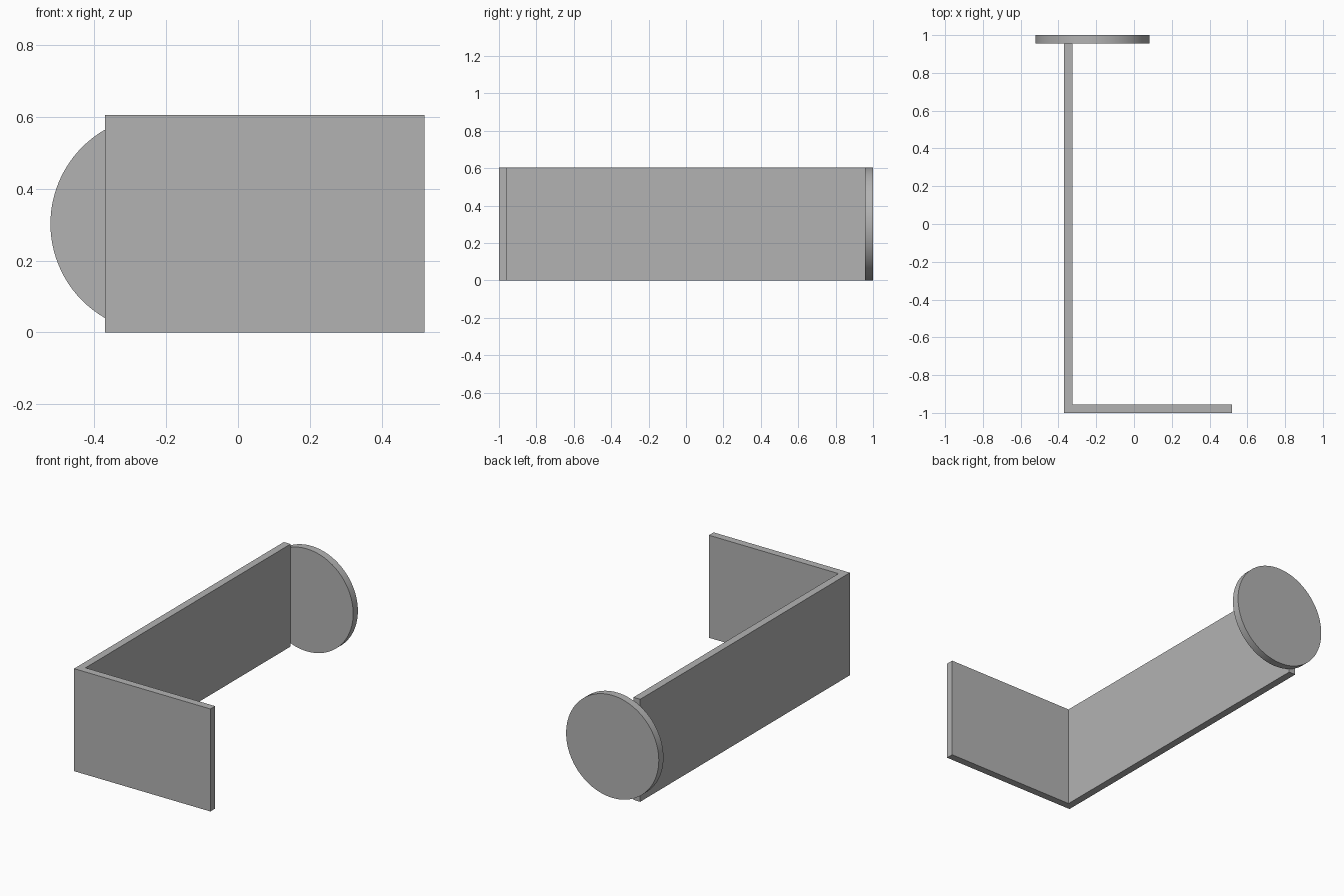
import bpy, bmesh, math

cube = bpy.data.objects.get("Cube")
if cube:
    bpy.data.objects.remove(cube, do_unlink=True)

HEIGHT = 0.605
THICK = 0.044

# Plain grey material
grey = bpy.data.materials.new("plain grey")
grey.use_nodes = True
color = (0.45, 0.45, 0.45, 1)
grey.diffuse_color = color
grey.node_tree.nodes["Principled BSDF"].inputs["Base Color"].default_value = color


def extrude_profile(name, points, height):
    """Raise a flat outline from the ground to the given height."""
    bm = bmesh.new()
    face = bm.faces.new([bm.verts.new((x, y, 0)) for x, y in points])
    raised = bmesh.ops.extrude_face_region(bm, geom=[face])["geom"]
    top = [v for v in raised if isinstance(v, bmesh.types.BMVert)]
    bmesh.ops.translate(bm, verts=top, vec=(0, 0, height))
    bmesh.ops.recalc_face_normals(bm, faces=bm.faces)
    mesh = bpy.data.meshes.new(name)
    bm.to_mesh(mesh)
    bm.free()
    obj = bpy.data.objects.new(name, mesh)
    bpy.context.collection.objects.link(obj)
    mesh.materials.append(grey)
    return obj


# L-shaped bracket: long side wall and short front plate
left, right, front, back = -0.37, 0.52, -1, 1 - THICK
extrude_profile("angle_bracket", [
    (left, front), (right, front), (right, front + THICK),
    (left + THICK, front + THICK), (left + THICK, back), (left, back),
], HEIGHT)

# Round end plate closing the back of the long wall
bpy.ops.mesh.primitive_cylinder_add(
    vertices=96, radius=HEIGHT / 2, depth=THICK,
    location=(-0.22, 1 - THICK / 2, HEIGHT / 2), rotation=(math.pi / 2, 0, 0))
disc = bpy.context.object
disc.name = "round_end_plate"
disc.data.materials.append(grey)
bpy.ops.object.shade_smooth_by_angle(angle=math.radians(30))
